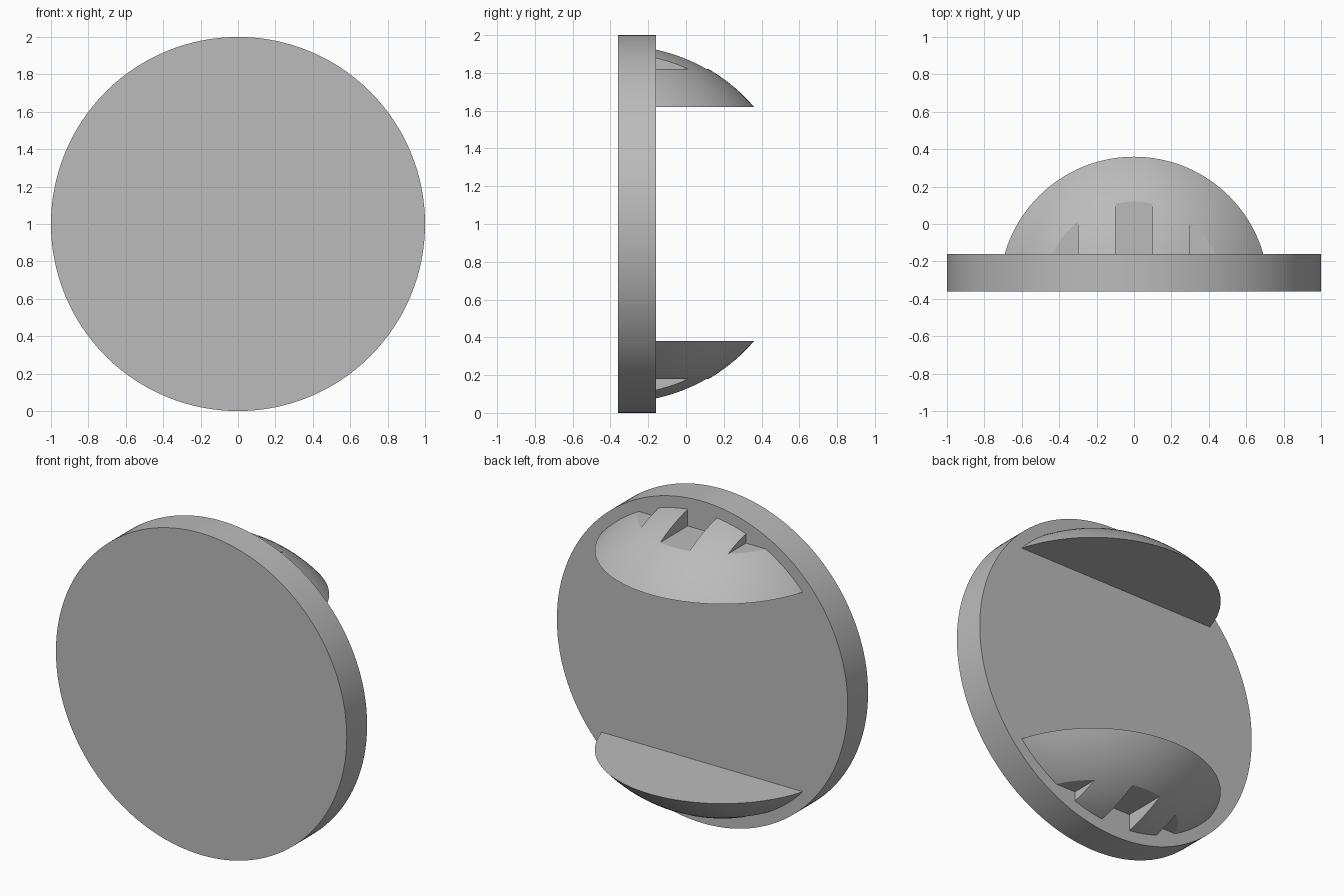
import bpy
import bmesh
import math
from mathutils import Matrix, Vector

if "Cube" in bpy.data.objects:
    bpy.data.objects.remove(bpy.data.objects["Cube"], do_unlink=True)

FRONT, BACK = -0.36, -0.16      # faces of the disc
CENTRE = Vector((0, FRONT, 1))  # shared centre of disc face and dome
DOME_R = 0.95
CAP_BASE = 0.62                 # height of the flat cap face above centre
NOTCH_FLOOR = 0.82

grey = bpy.data.materials.new("plain grey")
grey.use_nodes = True
colour = (0.5, 0.5, 0.5, 1)
grey.diffuse_color = colour
grey.node_tree.nodes["Principled BSDF"].inputs["Base Color"].default_value = colour


def make_object(name, bm):
    bmesh.ops.recalc_face_normals(bm, faces=bm.faces[:])
    mesh = bpy.data.meshes.new(name)
    bm.to_mesh(mesh)
    bm.free()
    mesh.materials.append(grey)
    obj = bpy.data.objects.new(name, mesh)
    obj.location = CENTRE
    bpy.context.collection.objects.link(obj)
    return obj


def smooth(obj):
    bpy.ops.object.select_all(action="DESELECT")
    obj.select_set(True)
    bpy.context.view_layer.objects.active = obj
    bpy.ops.object.shade_smooth_by_angle(angle=math.radians(25))


def cut_away(bm, point, normal):
    """Remove everything on the normal side of a plane and close the cut."""
    geom = bm.verts[:] + bm.edges[:] + bm.faces[:]
    cut = bmesh.ops.bisect_plane(bm, geom=geom, plane_co=point, plane_no=normal,
                                 clear_outer=True)["geom_cut"]
    edges = [e for e in cut if isinstance(e, bmesh.types.BMEdge)]
    bmesh.ops.contextual_create(bm, geom=edges)


# Round base disc
bm = bmesh.new()
depth = BACK - FRONT
bmesh.ops.create_cone(bm, cap_ends=True, segments=128, radius1=1, radius2=1, depth=depth,
                      matrix=Matrix.Translation((0, depth / 2, 0))
                      @ Matrix.Rotation(math.pi / 2, 4, "X"))
smooth(make_object("base_disc", bm))

# Domed lug: a slice of a sphere standing on the back of the disc
bm = bmesh.new()
bmesh.ops.create_uvsphere(bm, u_segments=128, v_segments=80, radius=DOME_R)
cut_away(bm, (0, 0, CAP_BASE), (0, 0, -1))
cut_away(bm, (0, depth - 0.02, 0), (0, -1, 0))
lug = make_object("upper_lug", bm)

# Three notches leave two teeth on the lug
bm = bmesh.new()
for x in (-0.4, 0, 0.4):
    size = Matrix.Diagonal((0.2, 1.2, 0.4, 1))
    bmesh.ops.create_cube(bm, size=1,
                          matrix=Matrix.Translation((x, 0.3, NOTCH_FLOOR + 0.2)) @ size)
cutter = make_object("notch_cutter", bm)
cutter.hide_render = True

notches = lug.modifiers.new("notches", "BOOLEAN")
notches.operation = "DIFFERENCE"
notches.solver = "EXACT"
notches.object = cutter
bpy.context.view_layer.objects.active = lug
bpy.ops.object.modifier_apply(modifier="notches")
bpy.data.objects.remove(cutter, do_unlink=True)

# Lower lug mirrors the upper one
bm = bmesh.new()
bm.from_mesh(lug.data)
bmesh.ops.scale(bm, vec=(1, 1, -1), verts=bm.verts[:])
lower = make_object("lower_lug", bm)
for part in (lug, lower):
    smooth(part)
